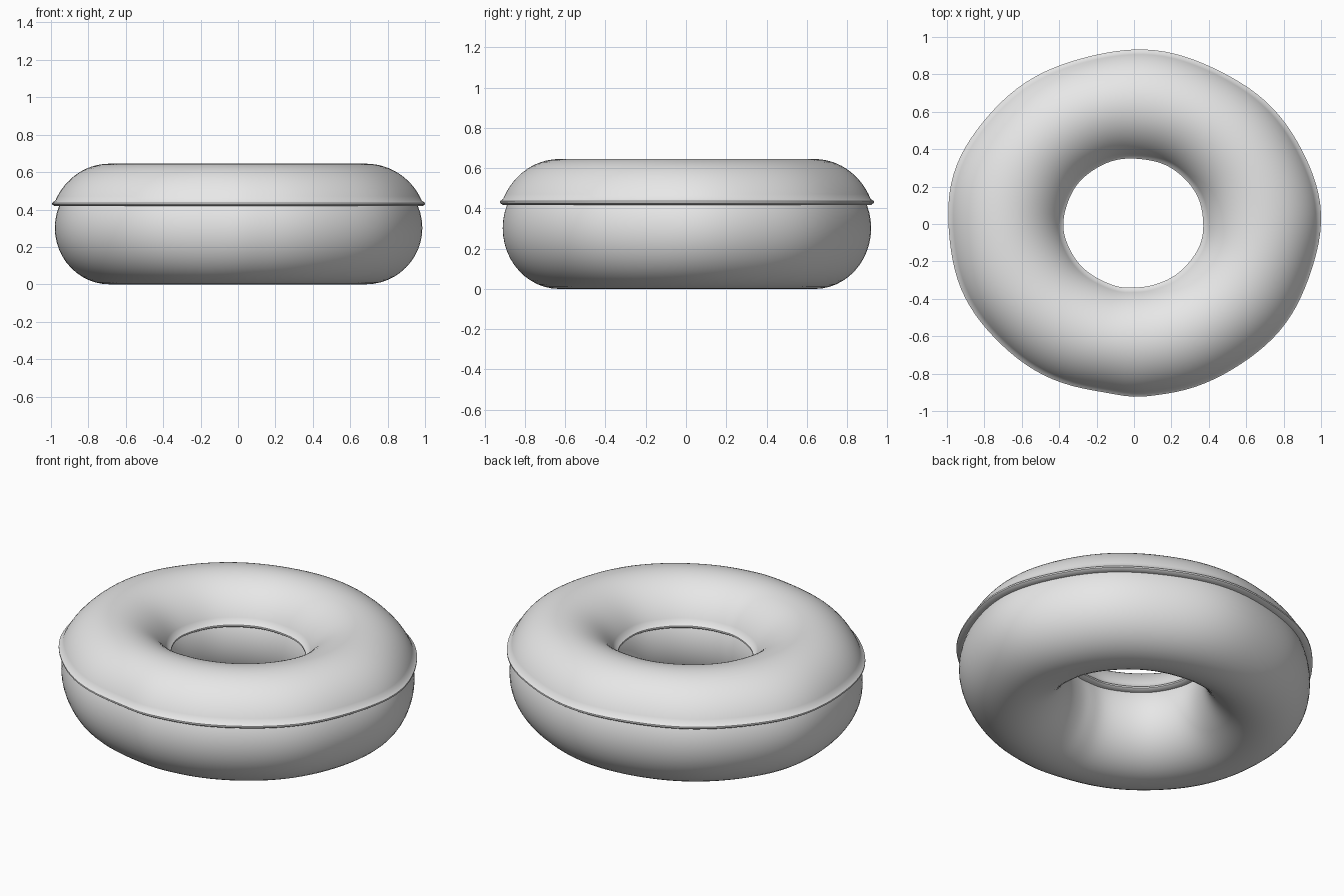
import bpy, bmesh, math

if "Cube" in bpy.data.objects:
    bpy.data.objects.remove(bpy.data.objects["Cube"])

TAU = 2 * math.pi
SEG = 112          # steps around the ring
R, T, ZC = 0.685, 0.297, 0.302   # ring radius, dough tube radius, dough centre height


def material(name, rgb):
    m = bpy.data.materials.new(name)
    m.diffuse_color = (*rgb, 1)
    m.use_nodes = True
    m.node_tree.nodes["Principled BSDF"].inputs["Base Color"].default_value = m.diffuse_color
    return m


def wobble(a):
    # slight hand-made unevenness of the outline, strongest as a bump at the front
    d = (a - 1.5 * math.pi + math.pi) % TAU - math.pi
    return (0.004 * math.sin(5 * a + 0.6) + 0.004 * math.sin(9 * a + 1.0)
            + 0.012 * math.exp(-(d / 0.12) ** 2))


def ring(name, profile, mat):
    """Sweep a closed (offset, z) profile round a slightly oval ring."""
    bm = bmesh.new()
    rows = []
    for i in range(SEG):
        a = TAU * i / SEG
        row = []
        for d, z in profile:
            r = R + d + wobble(a) * max(d, -0.1) / T
            row.append(bm.verts.new((r * math.cos(a) - 0.002,
                                     r * math.sin(a) * 0.926 + 0.005, z)))
        rows.append(row)
    n = len(profile)
    for i in range(SEG):
        p, q = rows[i], rows[(i + 1) % SEG]
        for j in range(n):
            k = (j + 1) % n
            bm.faces.new((p[j], q[j], q[k], p[k]))
    bmesh.ops.recalc_face_normals(bm, faces=bm.faces)
    me = bpy.data.meshes.new(name)
    bm.to_mesh(me)
    bm.free()
    me.materials.append(mat)
    ob = bpy.data.objects.new(name, me)
    bpy.context.collection.objects.link(ob)
    bpy.context.view_layer.objects.active = ob
    ob.select_set(True)
    bpy.ops.object.shade_smooth_by_angle(angle=math.radians(50))
    ob.select_set(False)


def arc(radius_x, radius_z, zc, a0, a1, n):
    pts = []
    for i in range(n):
        a = math.radians(a0 + (a1 - a0) * i / (n - 1))
        pts.append((radius_x * math.cos(a), zc + radius_z * math.sin(a)))
    return pts


grey = material("plain grey", (0.8, 0.8, 0.8))

# dough: full round tube resting on the ground
ring("dough", arc(T, ZC, ZC, 0, 360 - 7.5, 48), grey)

# icing: upper shell with a flared lip, underside lying on the dough
outer = arc(0.322, 0.333, 0.312, 24, 156, 31)
lip_r = [(0.27, 0.418), (0.298, 0.418), (0.311, 0.427), (0.311, 0.436)]
lip_l = [(-d, z) for d, z in reversed(lip_r)]
inner = arc(T + 0.001, ZC + 0.001, ZC, 154, 26, 21)
ring("icing", lip_r + outer + lip_l + inner, grey)
